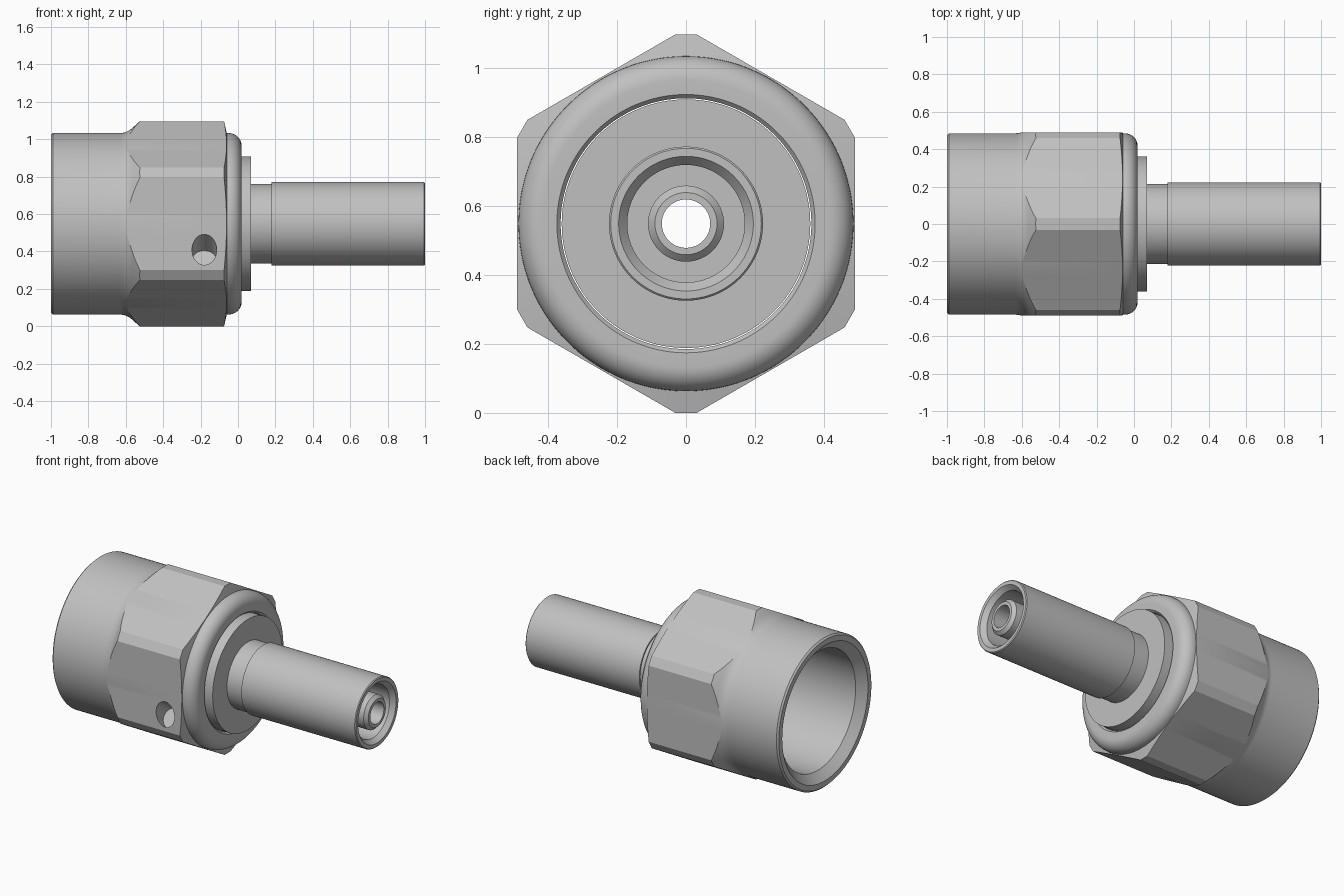
import bpy, bmesh, math
from mathutils import Vector

if "Cube" in bpy.data.objects:
    bpy.data.objects.remove(bpy.data.objects["Cube"])

CZ = 0.548            # height of the fitting's axis
FLAT, CORNER = 0.49, 0.548   # apothems of hex flats and trimmed hex corners

metal = bpy.data.materials.new("light grey metal")
metal.diffuse_color = (0.53, 0.53, 0.53, 1)
metal.use_nodes = True
metal.node_tree.nodes["Principled BSDF"].inputs["Base Color"].default_value = metal.diffuse_color


def lathe(name, section, angles, smooth):
    """Closed ring around the x axis; section(angle) gives (x, radius) points."""
    bm = bmesh.new()
    rings = [[bm.verts.new((x, r * math.cos(a), CZ + r * math.sin(a)))
              for x, r in section(a)] for a in angles]
    n = len(rings[0])
    for i, ring in enumerate(rings):
        nxt = rings[(i + 1) % len(rings)]
        for j in range(n):
            k = (j + 1) % n
            bm.faces.new((ring[j], ring[k], nxt[k], nxt[j]))
    bmesh.ops.recalc_face_normals(bm, faces=bm.faces)
    me = bpy.data.meshes.new(name)
    bm.to_mesh(me)
    bm.free()
    me.materials.append(metal)
    ob = bpy.data.objects.new(name, me)
    bpy.context.collection.objects.link(ob)
    return ob


def smooth(ob, angle):
    bpy.ops.object.select_all(action='DESELECT')
    ob.select_set(True)
    bpy.context.view_layer.objects.active = ob
    bpy.ops.object.shade_smooth_by_angle(angle=math.radians(angle))


def hex_radius(a):
    """Hexagon with trimmed corners, one flat facing y."""
    s = math.radians(60)
    d = (a + s / 2) % s - s / 2
    e = a % s - s / 2
    return min(FLAT / math.cos(d), CORNER / math.cos(e))


def left_x(r):
    """Concave fillet, then cone, from the sleeve up to the hex."""
    if r < 0.5107:
        return -0.634 + math.sqrt(max(0, 0.01 - (0.1 - (r - 0.485)) ** 2))
    return -0.567 + (r - 0.5107) * 1.11


def nut_section(a):
    R = hex_radius(a)
    pts = [(-1, 0.44), (-1, 0.475), (-0.99, 0.485)]
    # sleeve to hex transition, ending exactly on the hex face
    for i in range(9):
        r = 0.485 + (R - 0.485) * (i / 8) ** 2
        pts.append((left_x(r), r))
    # hex end chamfer and rounded collar
    pts += [(-0.06 - (R - 0.485) * 0.23, R), (-0.06, 0.485)]
    for i in range(11):
        t = math.pi / 2 * i / 10
        pts.append((-0.05 + 0.07 * math.sin(t), 0.415 + 0.07 * math.cos(t)))
    # bore
    pts += [(0.02, 0.374), (0.008, 0.363), (-0.1, 0.363), (-0.1, 0.385), (-0.95, 0.385)]
    return pts


# Nut, with extra angles exactly at the hex edges
zc = (CORNER - FLAT * math.cos(math.radians(30))) * 2
edge = math.atan2(zc, FLAT)
uniform = [math.tau * i / 144 for i in range(144)]
edges = [(math.radians(60 * i) + s * edge) % math.tau for i in range(6) for s in (-1, 1)]
nut = lathe("hex_nut", nut_section, sorted(uniform + edges), 20)

# Slanted blind wire hole in the front flat
axis = Vector((0, math.cos(math.radians(36)), -math.sin(math.radians(36))))
bpy.ops.mesh.primitive_cylinder_add(vertices=48, radius=0.066, depth=0.3)
cutter = bpy.context.object
cutter.name = "wire_hole_cutter"
cutter.rotation_euler = axis.to_track_quat('Z', 'Y').to_euler()
cutter.location = Vector((-0.18, -FLAT, 0.41)) - axis * 0.05
cutter.hide_render = True
cutter.data.materials.append(metal)
bpy.context.view_layer.objects.active = nut
mod = nut.modifiers.new("wire_hole", 'BOOLEAN')
mod.operation = 'DIFFERENCE'
mod.solver = 'EXACT'
mod.object = cutter
bpy.ops.object.modifier_apply(modifier=mod.name)
bpy.data.objects.remove(cutter)
smooth(nut, 20)

# Tail: cone nose, flange, neck and tube with an inner pipe
tail_profile = [
    (1, 0.195), (1, 0.218), (0.995, 0.223), (0.18, 0.223), (0.18, 0.213),
    (0.07, 0.213), (0.07, 0.36), (-0.15, 0.36), (-0.4, 0.2), (-0.4, 0.07),
    (1, 0.07), (1, 0.09), (0.98, 0.11), (0.7, 0.11), (0.7, 0.17), (0.97, 0.17)]
tail = lathe("tail_tube", lambda a: tail_profile,
             [math.tau * i / 128 for i in range(128)], 25)
smooth(tail, 25)
